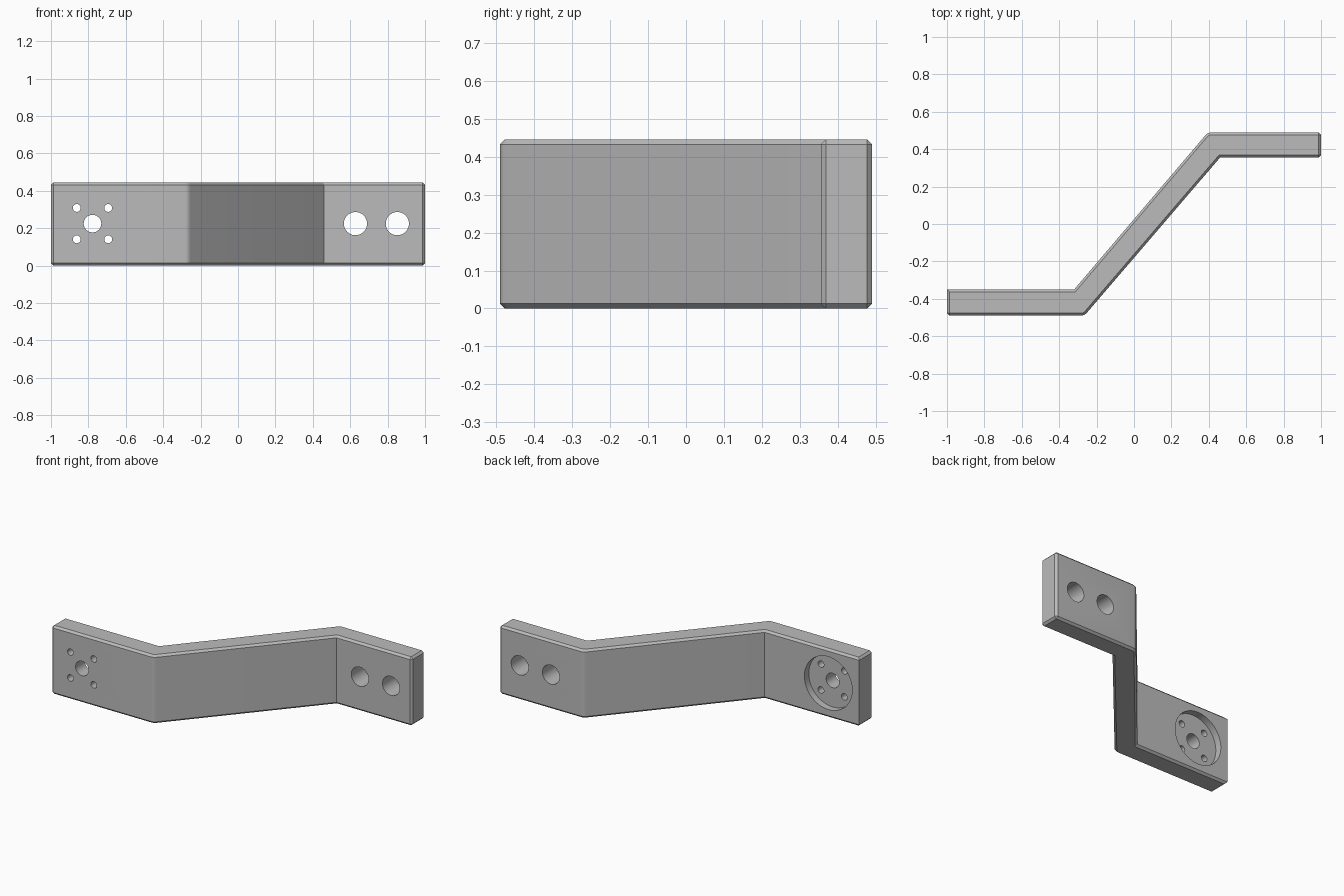
import bpy, bmesh, math
from mathutils import Vector, Matrix

cube = bpy.data.objects.get("Cube")
if cube:
    bpy.data.objects.remove(cube, do_unlink=True)

HEIGHT = 0.445
CHAMFER = 0.013
MID = HEIGHT / 2

grey = bpy.data.materials.new("plain grey")
grey.use_nodes = True
grey.diffuse_color = (0.5, 0.5, 0.5, 1)
grey.node_tree.nodes["Principled BSDF"].inputs["Base Color"].default_value = (0.5, 0.5, 0.5, 1)


def add_object(name, bm):
    mesh = bpy.data.meshes.new(name)
    bm.to_mesh(mesh)
    bm.free()
    mesh.materials.append(grey)
    obj = bpy.data.objects.new(name, mesh)
    bpy.context.collection.objects.link(obj)
    return obj


def rounded(before, corner, after, reach=0.02, steps=4):
    """Arc that replaces an outer corner, tangent to both sides."""
    c = Vector(corner)
    u = (Vector(before) - c).normalized()
    v = (Vector(after) - c).normalized()
    half = u.angle(v) / 2
    centre = c + (u + v).normalized() * reach / math.cos(half)
    start = c + u * reach - centre
    end = c + v * reach - centre
    turn = math.pi - 2 * half
    return [centre + (start * math.sin(turn * (1 - i / steps))
                      + end * math.sin(turn * i / steps)) / math.sin(turn)
            for i in range(steps + 1)]


# Offset bar: plan outline with softened outer bends
front = [(-1, -0.49), (-0.265, -0.49), (0.46, 0.355), (1, 0.355)]
back = [(1, 0.49), (0.395, 0.49), (-0.32, -0.35), (-1, -0.35)]
outline = ([front[0]] + rounded(*front[:3]) + front[2:]
           + [back[0]] + rounded(*back[:3]) + back[2:])

bm = bmesh.new()
base = bm.faces.new([bm.verts.new((p[0], p[1], 0)) for p in outline])
ext = bmesh.ops.extrude_face_region(bm, geom=[base])
top_verts = [g for g in ext["geom"] if isinstance(g, bmesh.types.BMVert)]
bmesh.ops.translate(bm, vec=(0, 0, HEIGHT), verts=top_verts)
bmesh.ops.recalc_face_normals(bm, faces=bm.faces[:])


# Chamfer the rims and the end corners, leaving the rear right upright sharp
def is_chamfered(edge):
    a, b = (v.co for v in edge.verts)
    if abs(a.z - b.z) < 0.01:
        return True
    return a.x > 0.99 or (a.x < -0.99 and a.y < -0.4)


bmesh.ops.bevel(bm, geom=[e for e in bm.edges if is_chamfered(e)],
                offset=CHAMFER, segments=1, profile=0.5, affect='EDGES')
bar = add_object("offset_bracket", bm)


def drill(x, z, radius, y_from, y_to):
    """Cut a round hole along y."""
    bm = bmesh.new()
    bmesh.ops.create_cone(bm, cap_ends=True, segments=48, radius1=radius,
                          radius2=radius, depth=y_to - y_from)
    bmesh.ops.rotate(bm, verts=bm.verts[:], matrix=Matrix.Rotation(math.pi / 2, 3, 'X'))
    bmesh.ops.translate(bm, verts=bm.verts[:], vec=(x, (y_from + y_to) / 2, z))
    cutter = add_object("hole_cutter", bm)
    cutter.hide_render = True
    mod = bar.modifiers.new("hole", 'BOOLEAN')
    mod.operation = 'DIFFERENCE'
    mod.solver = 'EXACT'
    mod.object = cutter
    bpy.ops.object.modifier_apply(modifier=mod.name)
    bpy.data.objects.remove(cutter, do_unlink=True)


bpy.ops.object.select_all(action='DESELECT')
bar.select_set(True)
bpy.context.view_layer.objects.active = bar

# Round recess, hub hole and four screw holes at the low end
HUB = -0.778
drill(HUB, MID + 0.002, 0.172, -0.395, -0.25)
drill(HUB, MID + 0.002, 0.047, -0.6, -0.25)
for sx in (-1, 1):
    for sz in (-1, 1):
        drill(HUB + sx * 0.084, MID + 0.002 + sz * 0.084, 0.021, -0.6, -0.25)

# Two large mounting holes at the far end
for x in (0.628, 0.852):
    drill(x, MID + 0.002, 0.062, 0.3, 0.6)

bpy.ops.object.shade_smooth_by_angle(angle=math.radians(10))
